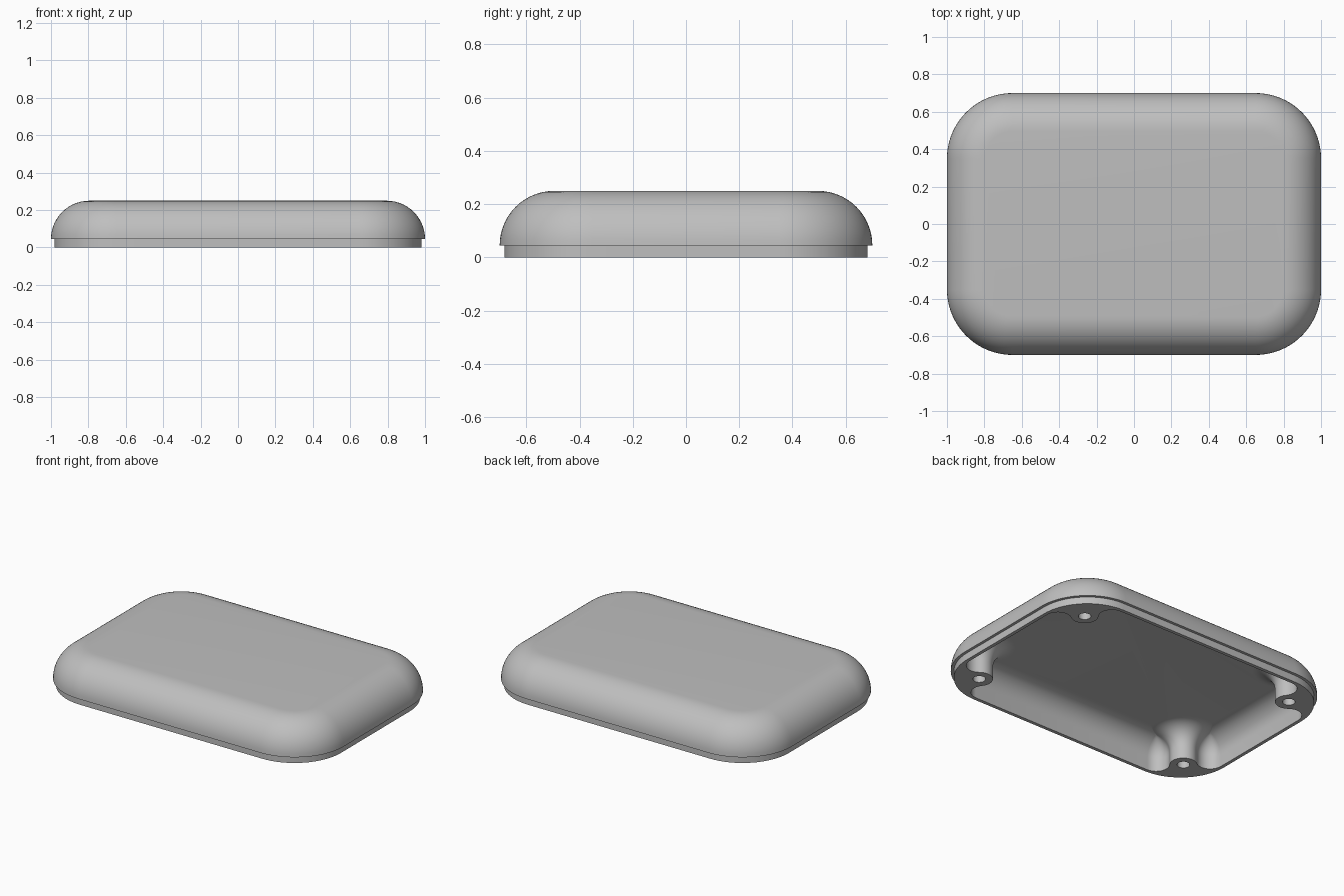
import bpy, bmesh
from math import sin, cos, pi, sqrt, atan2

cube = bpy.data.objects.get("Cube")
if cube:
    bpy.data.objects.remove(cube, do_unlink=True)

HALF_X, HALF_Y, CORNER = 1.0, 0.7, 0.35      # outer plan
LIP_Z, TOP_Z, LIP_STEP = 0.045, 0.25, 0.018  # mating lip
WALL, CEILING, COVE = 0.04, 0.21, 0.13       # cavity
BOSS_X, BOSS_Y, BOSS_R, BLEND = 0.78, 0.48, 0.08, 0.08
HOLE_R, HOLE_DEPTH = 0.037, 0.17


def arc(cx, cy, r, start, end, steps):
    angles = [start + (end - start) * i / steps for i in range(steps + 1)]
    return [(cx + r * cos(a), cy + r * sin(a)) for a in angles]


def mirror_quadrant(q):
    """Complete a closed outline from its +x +y quarter."""
    return (q + [(-x, y) for x, y in reversed(q)]
            + [(-x, -y) for x, y in q] + [(x, -y) for x, y in reversed(q)])


def outer_outline(inset):
    return mirror_quadrant(arc(HALF_X - CORNER, HALF_Y - CORNER,
                               CORNER - inset, 0, pi / 2, 20))


def cavity_outline(inset):
    """Inner wall that wraps round a screw boss in each corner."""
    f = max(BLEND - inset, 0.003)
    reach = BOSS_R + inset + f
    x1 = HALF_X - WALL - inset - f
    y1 = BOSS_Y - sqrt(reach ** 2 - (x1 - BOSS_X) ** 2)
    y2 = HALF_Y - WALL - inset - f
    x2 = BOSS_X - sqrt(reach ** 2 - (y2 - BOSS_Y) ** 2)
    a1 = atan2(BOSS_Y - y1, BOSS_X - x1)
    a2 = atan2(BOSS_Y - y2, BOSS_X - x2)
    boss = arc(BOSS_X, BOSS_Y, BOSS_R + inset, a1 - pi, a2 - pi, 20)
    return mirror_quadrant(arc(x1, y1, f, 0, a1, 10) + boss[1:-1]
                           + arc(x2, y2, f, a2, pi / 2, 10))


def skin(bm, sections):
    """Join stacked outlines, cap the last, return the first ring's edges."""
    rings = [[bm.verts.new((x, y, z)) for x, y in pts] for pts, z in sections]
    n = len(rings[0])
    for low, high in zip(rings, rings[1:]):
        for i in range(n):
            j = (i + 1) % n
            bm.faces.new((low[i], low[j], high[j], high[i]))
    bm.faces.new(rings[-1])
    return [bm.edges.get((rings[0][i], rings[0][(i + 1) % n])) for i in range(n)]


def quarter_round(outline, radius, base, steps=14):
    """Sections of an edge rounded over from the side to the top."""
    turns = [pi / 2 * i / steps for i in range(steps + 1)]
    return [(outline(radius * (1 - cos(a))), base + radius * sin(a)) for a in turns]


bm = bmesh.new()

# Outside: recessed lip, step and rounded body
lip = outer_outline(LIP_STEP)
rim = skin(bm, [(lip, 0), (lip, LIP_Z)]
           + quarter_round(outer_outline, TOP_Z - LIP_Z, LIP_Z))

# Inside: straight wall coved into the ceiling
rim += skin(bm, [(cavity_outline(0), 0)]
            + quarter_round(cavity_outline, COVE, CEILING - COVE))

# Blind screw holes in the bosses
for sx in (-1, 1):
    for sy in (-1, 1):
        hole = arc(sx * BOSS_X, sy * BOSS_Y, HOLE_R, 0, 2 * pi, 24)[:-1]
        rim += skin(bm, [(hole, 0), (hole, HOLE_DEPTH)])

# Flat bottom rim between lip, cavity and holes
bmesh.ops.triangle_fill(bm, edges=rim, use_beauty=True, normal=(0, 0, -1))
bmesh.ops.recalc_face_normals(bm, faces=bm.faces)

mesh = bpy.data.meshes.new("enclosure_cover")
bm.to_mesh(mesh)
bm.free()
cover = bpy.data.objects.new("enclosure_cover", mesh)
bpy.context.collection.objects.link(cover)

# Grey plastic
grey = bpy.data.materials.new("light_grey_plastic")
grey.use_nodes = True
colour = (0.52, 0.52, 0.52, 1)
grey.diffuse_color = colour
grey.node_tree.nodes["Principled BSDF"].inputs["Base Color"].default_value = colour
mesh.materials.append(grey)

bpy.context.view_layer.objects.active = cover
cover.select_set(True)
bpy.ops.object.shade_smooth_by_angle(angle=pi / 6)
